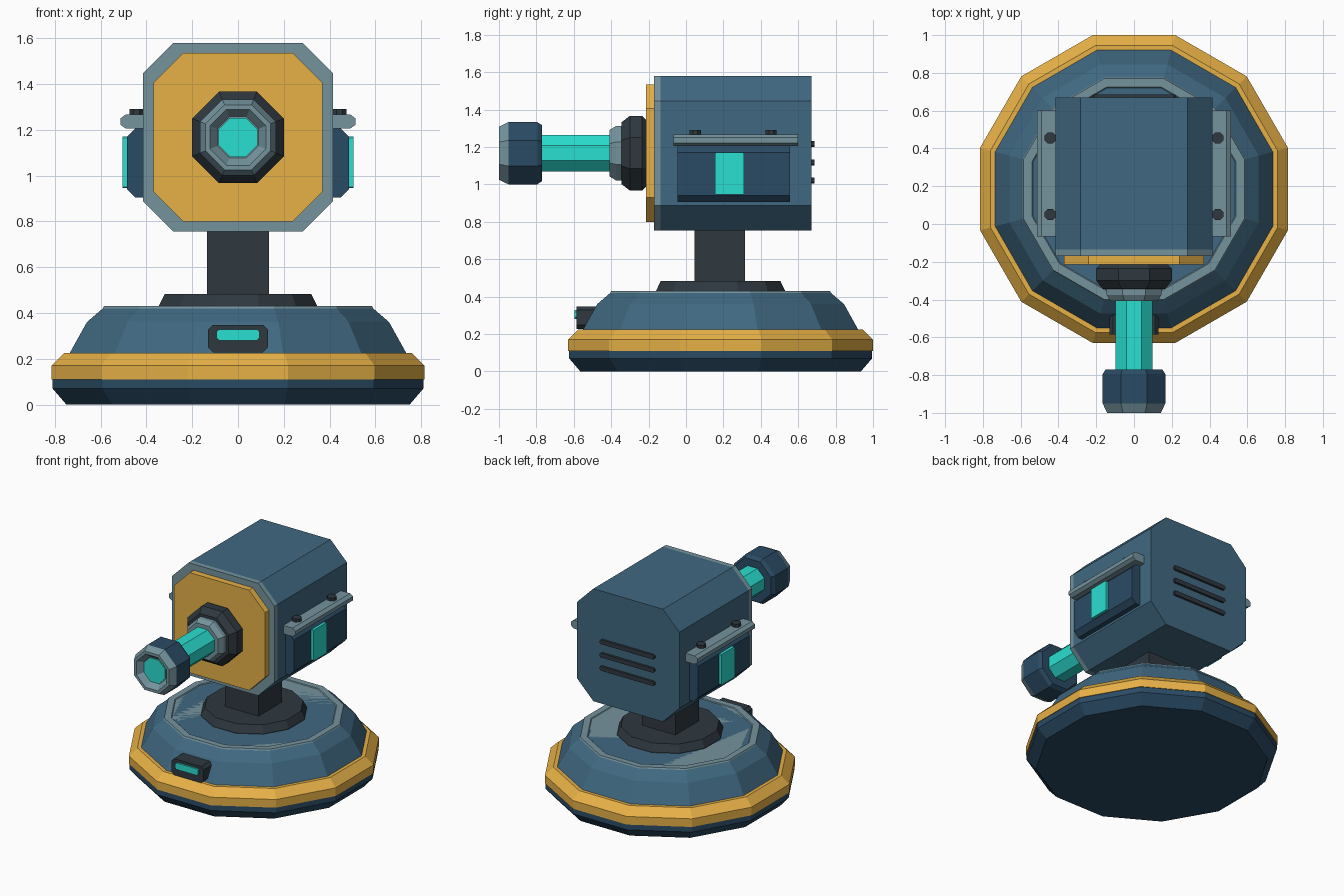
import bpy, bmesh, math
from mathutils import Vector

if "Cube" in bpy.data.objects:
    bpy.data.objects.remove(bpy.data.objects["Cube"])


def material(name, r, g, b):
    m = bpy.data.materials.new(name)
    m.diffuse_color = [(c / 255) ** 2.2 for c in (r, g, b)] + [1]
    m.use_nodes = True
    m.node_tree.nodes["Principled BSDF"].inputs["Base Color"].default_value = m.diffuse_color
    return m


BLUE = material("blue", 66, 104, 128)
NAVY = material("navy", 46, 76, 100)
GOLD = material("gold", 230, 175, 72)
STEEL = material("steel", 116, 146, 156)
DARK = material("dark", 50, 59, 66)
CYAN = material("cyan", 46, 222, 208)


def loft(name, rings, mat, mirror=False):
    """Skin a list of equal-length rings and cap both ends."""
    bm = bmesh.new()
    loops = [[bm.verts.new(p) for p in ring] for ring in rings]
    n = len(loops[0])
    for a, b in zip(loops, loops[1:]):
        for i in range(n):
            j = (i + 1) % n
            bm.faces.new((a[i], a[j], b[j], b[i]))
    bm.faces.new(loops[0][::-1])
    bm.faces.new(loops[-1])
    bmesh.ops.recalc_face_normals(bm, faces=bm.faces)
    me = bpy.data.meshes.new(name)
    bm.to_mesh(me)
    bm.free()
    me.materials.append(mat)
    ob = bpy.data.objects.new(name, me)
    bpy.context.collection.objects.link(ob)
    if mirror:
        ob.modifiers.new("mirror", 'MIRROR').use_axis = (True, False, False)
    return ob


def place(u, v, h, axis):
    """Put section point (u, v) at height h along the axis."""
    return {'X': (h, u, v), 'Y': (u, h, v), 'Z': (u, v, h)}[axis]


def turned(name, sides, centre, profile, mat, axis='Z', mirror=False):
    """Polygonal turning; profile is (flat-to-centre radius, height)."""
    rings = []
    for r, h in profile:
        R = r / math.cos(math.pi / sides)
        angles = [(i + 0.5) * 2 * math.pi / sides for i in range(sides)]
        rings.append([place(centre[0] + R * math.cos(t), centre[1] + R * math.sin(t), h, axis)
                      for t in angles])
    return loft(name, rings, mat, mirror)


def prism(name, pts, a, b, mat, axis='Y', mirror=False):
    return loft(name, [[place(u, v, h, axis) for u, v in pts] for h in (a, b)], mat, mirror)


def cut_rect(u0, u1, v0, v1, c):
    """Rectangle with chamfered corners."""
    return [(u0 + c, v0), (u1 - c, v0), (u1, v0 + c), (u1, v1 - c),
            (u1 - c, v1), (u0 + c, v1), (u0, v1 - c), (u0, v0 + c)]


# Base: twelve-sided foot, gold band, dome, trim and pivot
BC = (0, 0.185)
turned("base_foot", 12, BC, [(0.75, 0), (0.81, 0.07), (0.81, 0.11)], NAVY)
turned("base_band", 12, BC, [(0.815, 0.11), (0.815, 0.17), (0.76, 0.225)], GOLD)
turned("base_dome", 12, BC, [(0.735, 0.225), (0.66, 0.36), (0.59, 0.42), (0.55, 0.425)], BLUE)
turned("base_trim", 12, BC, [(0.535, 0.415), (0.59, 0.42), (0.585, 0.43), (0.54, 0.43),
                             (0.535, 0.425)], STEEL)
turned("pivot_disk", 12, BC, [(0.345, 0.42), (0.345, 0.432), (0.32, 0.483)], DARK)
turned("neck", 4, (0, 0.18), [(0.135, 0.47), (0.135, 0.77)], DARK)

# Status light on the base front
prism("base_light_housing", cut_rect(-0.13, 0.13, 0.228, 0.348, 0.02), -0.585, -0.46, DARK)
prism("base_light", cut_rect(-0.093, 0.093, 0.28, 0.328, 0.01), -0.597, -0.58, CYAN)

# Turret head
outline = cut_rect(-0.415, 0.415, 0.755, 1.58, 0.133)
prism("head_body", outline, -0.135, 0.67, BLUE)
prism("head_front_rim", outline, -0.17, -0.135, STEEL)
prism("head_face_plate", cut_rect(-0.37, 0.37, 0.80, 1.535, 0.13), -0.215, -0.165, GOLD)

# Barrel
AX = (0, 1.167)
turned("barrel_collar", 8, AX, [(0.175, -0.21), (0.2, -0.235), (0.2, -0.30), (0.165, -0.345)],
       DARK, 'Y')
turned("barrel_ring", 8, AX, [(0.145, -0.34), (0.145, -0.375), (0.125, -0.408)], STEEL, 'Y')
turned("barrel_tube", 8, AX, [(0.097, -0.40), (0.097, -0.78)], CYAN, 'Y')
turned("muzzle", 8, AX, [(0.15, -0.77), (0.166, -0.795), (0.166, -0.95)], NAVY, 'Y')
turned("muzzle_tip", 8, AX, [(0.166, -0.95), (0.142, -1.0), (0.122, -1.0), (0.09, -0.96)],
       STEEL, 'Y')
turned("muzzle_lens", 8, AX, [(0.085, -0.955), (0.085, -0.967)], CYAN, 'Y')

# Side pods, windows, rails and bolts, mirrored to the left
prism("side_pod", [(0.41, 0.905), (0.45, 0.905), (0.485, 0.94), (0.485, 1.17),
                   (0.45, 1.205), (0.41, 1.205)], -0.045, 0.555, NAVY, mirror=True)
prism("side_window", cut_rect(0.155, 0.31, 0.945, 1.17, 0.005), 0.48, 0.505, CYAN, 'X', True)
prism("side_rail", [(0.41, 1.205), (0.49, 1.205), (0.513, 1.222), (0.513, 1.25),
                    (0.49, 1.267), (0.41, 1.267)], -0.067, 0.6, STEEL, mirror=True)
for i, y in enumerate((0.05, 0.455)):
    turned(f"rail_bolt_{i + 1}", 8, (0.443, y), [(0.03, 1.26), (0.03, 1.29)], DARK, mirror=True)

# Rear vents
for i, z in enumerate((1.02, 1.117, 1.215)):
    prism(f"rear_vent_{i + 1}", cut_rect(-0.22, 0.22, z - 0.016, z + 0.016, 0.008),
          0.66, 0.686, DARK)
